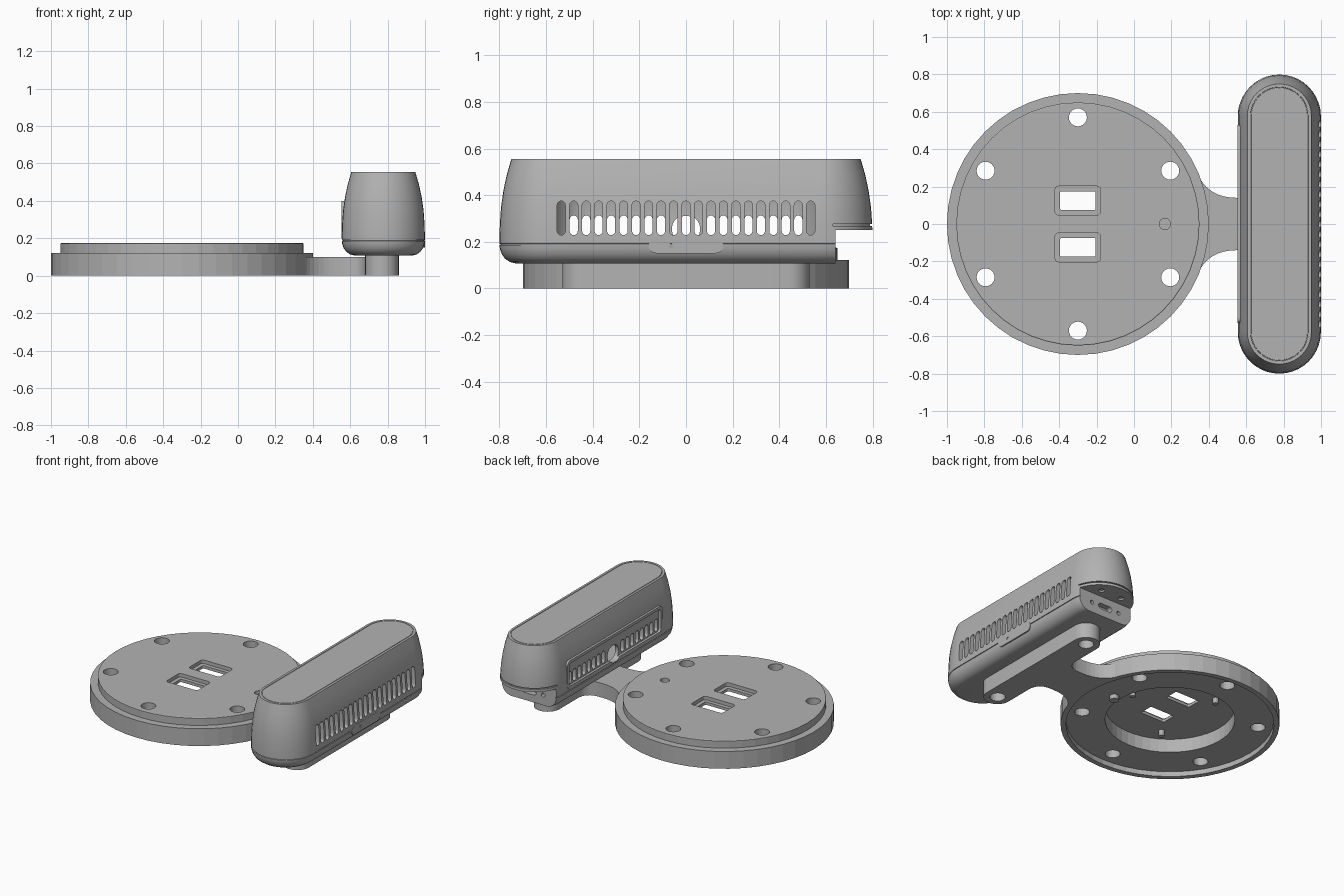
import bpy, bmesh
from math import sin, cos, pi, hypot

if "Cube" in bpy.data.objects:
    bpy.data.objects.remove(bpy.data.objects["Cube"])

grey = bpy.data.materials.new("plain_grey")
grey.use_nodes = True
tone = (0.45, 0.45, 0.45, 1)
grey.diffuse_color = tone
grey.node_tree.nodes["Principled BSDF"].inputs["Base Color"].default_value = tone


def outline(hu, hv, r, n=6):
    """Rounded rectangle; becomes a slot or a circle when r fills it."""
    pts = []
    for k, (su, sv) in enumerate([(1, 1), (-1, 1), (-1, -1), (1, -1)]):
        for i in range(n + 1):
            a = (k + i / n) * pi / 2
            p = (su * (hu - r) + r * cos(a), sv * (hv - r) + r * sin(a))
            if not pts or hypot(p[0] - pts[-1][0], p[1] - pts[-1][1]) > 1e-5:
                pts.append(p)
    if hypot(pts[0][0] - pts[-1][0], pts[0][1] - pts[-1][1]) < 1e-5:
        pts.pop()
    return pts


def loft(name, rings):
    """Skin equal rings of 3D points and cap both ends."""
    bm = bmesh.new()
    vs = [[bm.verts.new(p) for p in ring] for ring in rings]
    n = len(vs[0])
    for a, b in zip(vs, vs[1:]):
        for i in range(n):
            j = (i + 1) % n
            bm.faces.new((a[i], a[j], b[j], b[i]))
    bm.faces.new(vs[0])
    bm.faces.new(vs[-1])
    bmesh.ops.recalc_face_normals(bm, faces=bm.faces)
    me = bpy.data.meshes.new(name)
    bm.to_mesh(me)
    bm.free()
    me.materials.append(grey)
    ob = bpy.data.objects.new(name, me)
    bpy.context.collection.objects.link(ob)
    return ob


def prism(name, pts, axis, lo, hi, cu=0, cv=0):
    """Extrude a 2D outline along x, y or z."""
    def place(u, v, w):
        return {"x": (w, u, v), "y": (u, w, v), "z": (u, v, w)}[axis]
    return loft(name, [[place(u + cu, v + cv, w) for u, v in pts] for w in (lo, hi)])


def combine(ob, tools, operation="DIFFERENCE"):
    """Apply booleans and throw the tools away."""
    for t in tools:
        m = ob.modifiers.new("cut", "BOOLEAN")
        m.operation, m.object, m.solver = operation, t, "EXACT"
    dg = bpy.context.evaluated_depsgraph_get()
    dg.update()
    me = bpy.data.meshes.new_from_object(ob.evaluated_get(dg))
    ob.modifiers.clear()
    ob.data = me
    for t in tools:
        bpy.data.objects.remove(t)


def smooth(ob, angle=0.5):
    bpy.ops.object.select_all(action="DESELECT")
    ob.select_set(True)
    bpy.context.view_layer.objects.active = ob
    bpy.ops.object.shade_smooth_by_angle(angle=angle)


def circle(r, n=6):
    return outline(r, r, r, n)


def box(hu, hv):
    return [(hu, hv), (-hu, hv), (-hu, -hv), (hu, -hv)]


# Round base: stepped top, hollow underside
DX = -0.3
profile = [(0.415, 0.13), (0.415, 0.035), (0.665, 0.035), (0.665, 0), (0.7, 0),
           (0.7, 0.122), (0.65, 0.122), (0.65, 0.172), (0.645, 0.175)]
base = loft("round_base", [[(DX + u, v, z) for u, v in circle(r, 12)] for r, z in profile])
holes = [prism("hole", circle(0.048), "z", -0.1, 0.3,
               DX + 0.57 * sin(k * pi / 3), 0.57 * cos(k * pi / 3)) for k in range(6)]
for y in (-0.125, 0.125):
    holes.append(prism("hole", outline(0.122, 0.077, 0.02), "z", 0.15, 0.3, DX, y))
    holes.append(prism("hole", outline(0.095, 0.05, 0.008), "z", 0.05, 0.3, DX, y))
holes.append(prism("hole", circle(0.03), "z", 0.12, 0.3, 0.165, 0))
combine(base, holes)

# Small pegs under the base
prism("locating_boss", circle(0.03), "z", 0.005, 0.05, 0.165, 0)
for k in range(3):
    a = k * 2 * pi / 3
    prism("inner_peg", circle(0.018), "z", 0.09, 0.14, DX + 0.31 * cos(a), 0.31 * sin(a))


# Neck with flared ends joining the base and the foot bar
def bend(a, b, c, n=8):
    return [tuple((1 - t) ** 2 * p + 2 * t * (1 - t) * q + t * t * s
                  for p, q, s in zip(a, b, c)) for t in (i / n for i in range(n + 1))]


side = bend((0.352, 0.245), (0.41, 0.14), (0.55, 0.14)) \
    + bend((0.58, 0.14), (0.68, 0.14), (0.68, 0.24))
inner = [(DX + 0.685 * cos(a), 0.685 * sin(a)) for a in (i * 0.06 for i in range(-5, 6))]
prism("neck", inner + side + [(x, -y) for x, y in reversed(side)], "z", 0, 0.1)

# Foot bar under the head
HX = 0.777
bar = prism("foot_bar", outline(0.09, 0.53, 0.09, 8), "z", 0, 0.108, 0.77, 0)
combine(bar, [prism("hole", circle(0.05), "z", -0.1, 0.085, 0.77, y) for y in (-0.44, 0.44)])
smooth(bar)


# Head: tapered long shell with a seam groove and a framed top
def capsule(r, z, length=0.578, n=10):
    return [(HX + u, v, z) for u, v in outline(r, length + r, r, n)]


shell = [(0.155, 0.108), (0.178, 0.114), (0.198, 0.128), (0.212, 0.147), (0.22, 0.17),
         (0.222, 0.186), (0.217, 0.187), (0.217, 0.191), (0.222, 0.192), (0.222, 0.22),
         (0.22, 0.28), (0.215, 0.35), (0.205, 0.42), (0.19, 0.49), (0.171, 0.555),
         (0.155, 0.555), (0.154, 0.552), (0.151, 0.552), (0.15, 0.555)]
head = loft("head_shell", [capsule(r, z) for r, z in shell])

# Inner vent panel, joined to the shell
panel = prism("panel", outline(0.53, 0.1, 0.03), "x", 0.553, 0.62, 0, 0.3)
combine(head, [panel], "UNION")
combine(head, [loft("cavity", [capsule(0.18, 0.15, 0.4), capsule(0.185, 0.38, 0.4),
                               capsule(0.15, 0.51, 0.4)])])

# Vent slots on both long sides, panel recess and cable arch
cuts = [prism("recess", outline(0.51, 0.08, 0.02), "x", 0.5, 0.57, 0, 0.3)]
for k in range(-10, 11):
    y = k * 0.0535
    cuts.append(prism("slot", outline(0.0175, 0.073, 0.0175, 4), "x", 0.85, 1.1, y, 0.302))
    if 1 < abs(k) < 10:
        cuts.append(prism("slot", outline(0.0175, 0.043, 0.0175, 4), "x", 0.5, 0.7, y, 0.27))
cuts.append(prism("arch", outline(0.06, 0.055, 0.05), "x", 0.5, 0.7, 0, 0.255))

# End notch with connector, screw holes and a seam above it
cuts.append(prism("notch", box(0.4, 0.13), "y", 0.64, 0.95, HX, 0.12))
cuts.append(prism("port", outline(0.055, 0.02, 0.02), "y", 0.6, 0.7, HX, 0.18))
for s in (-1, 1):
    cuts.append(prism("screw", circle(0.014), "y", 0.61, 0.7, HX + s * 0.11, 0.18))
    cuts.append(prism("screw", circle(0.02), "z", 0.2, 0.263, HX + s * 0.08, 0.7))
slit = prism("slit", box(0.4, 0.004), "y", 0.63, 0.95, HX, 0.272)
combine(slit, [loft("core", [capsule(0.21, 0.2), capsule(0.21, 0.35)])])
cuts.append(slit)
combine(head, cuts)
smooth(head)

# Long side button with a pin hole
button = prism("side_button", outline(0.16, 0.032, 0.032), "x", 0.96, 1.0, 0, 0.183)
combine(button, [prism("pin", circle(0.01), "x", 0.985, 1.1, -0.065, 0.183)])
